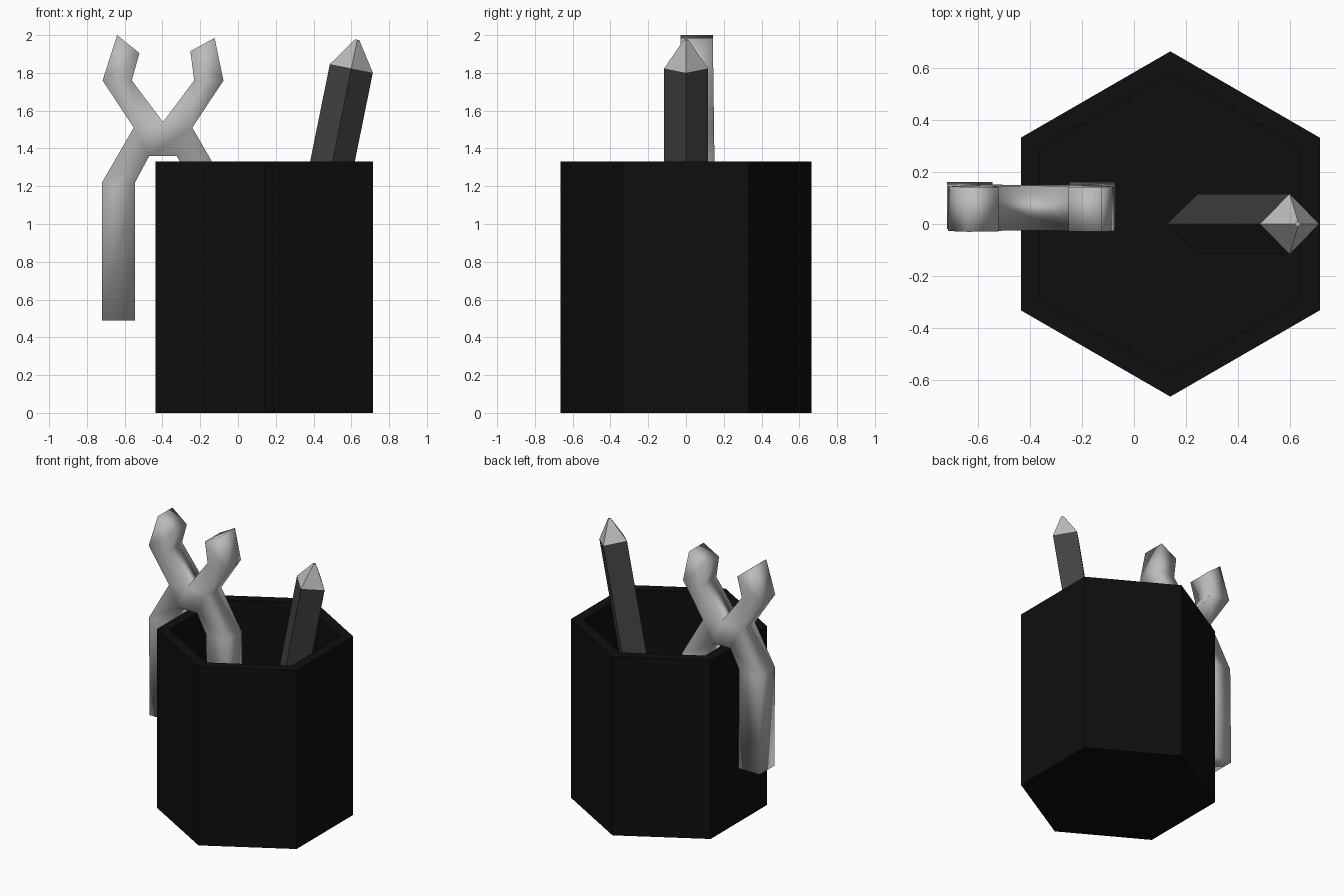
import bpy, bmesh, math
from mathutils import Matrix, Vector

cube = bpy.data.objects.get("Cube")
if cube:
    bpy.data.objects.remove(cube, do_unlink=True)


def material(name, value):
    mat = bpy.data.materials.new(name)
    mat.use_nodes = True
    colour = (value, value, value, 1)
    mat.diffuse_color = colour
    bsdf = next(n for n in mat.node_tree.nodes if n.type == 'BSDF_PRINCIPLED')
    bsdf.inputs["Base Color"].default_value = colour
    return mat


black = material("cup black", 0.0045)
charcoal = material("pencil charcoal", 0.055)
pale = material("pencil tip grey", 0.5)
steel = material("plier grey", 0.5)


def finish(name, bm, mat, matrix=Matrix()):
    bmesh.ops.recalc_face_normals(bm, faces=bm.faces)
    bm.transform(matrix)
    mesh = bpy.data.meshes.new(name)
    bm.to_mesh(mesh)
    bm.free()
    mesh.materials.append(mat)
    obj = bpy.data.objects.new(name, mesh)
    bpy.context.collection.objects.link(obj)
    return obj


def loft(name, sides, profile, mat, matrix):
    """Stack regular polygons (radius, height), closing both ends."""
    bm = bmesh.new()
    rings = []
    for r, z in profile:
        angles = [math.pi / 2 + math.tau * i / sides for i in range(sides)]
        rings.append([bm.verts.new((r * math.cos(a), r * math.sin(a), z)) for a in angles])
    for low, high in zip(rings, rings[1:]):
        for i in range(sides):
            j = (i + 1) % sides
            bm.faces.new((low[i], low[j], high[j], high[i]))
    bm.faces.new(rings[0])
    bm.faces.new(rings[-1])
    return finish(name, bm, mat, matrix)


# Hollow six-sided cup
loft("cup", 6, [(0.665, 0), (0.665, 1.33), (0.58, 1.33), (0.58, 0.08)],
     black, Matrix.Translation((0.14, 0, 0)))

# Leaning square pencil with a blunt point
lean = Matrix.Translation((0.236, 0, 0.03)) @ Matrix.Rotation(math.atan(0.203), 4, 'Y')
loft("pencil_body", 4, [(0.116, 0), (0.116, 1.83)], charcoal, lean)
loft("pencil_tip", 4, [(0.116, 1.83), (0.012, 1.985)], pale, lean)

# Pliers: flat crossed outline, mirrored about the pivot and given thickness
PIVOT = -0.397
bm = bmesh.new()
half = {
    "foot_out": (0.323, 0.49), "foot_in": (0.148, 0.49),
    "bend_out": (0.323, 1.22), "bend_in": (0.148, 1.22),
    "waist": (0.155, 1.51), "crotch": (0.073, 1.36),
    "jaw_out": (0.32, 1.76), "jaw_in": (0.165, 1.76),
}
tips = {-1: ((0.243, 2.0), (0.125, 1.905)), 1: ((0.273, 1.985), (0.145, 1.915))}


def corner(x, z):
    return bm.verts.new((PIVOT + x, -0.03 + (2 - z) * 0.013, z))


notch = corner(0, 1.54)
waist, crotch = [], []
for side in (-1, 1):
    v = {key: corner(side * x, z) for key, (x, z) in half.items()}
    tip_out, tip_in = [corner(side * x, z) for x, z in tips[side]]
    quads = [
        (v["foot_out"], v["foot_in"], v["bend_in"], v["bend_out"]),
        (v["bend_out"], v["bend_in"], v["crotch"], v["waist"]),
        (v["waist"], notch, v["jaw_in"], v["jaw_out"]),
        (v["jaw_out"], v["jaw_in"], tip_in, tip_out),
    ]
    for quad in quads:
        bm.faces.new(quad)
    waist.append(v["waist"])
    crotch.append(v["crotch"])
bm.faces.new((waist[0], crotch[0], crotch[1], waist[1], notch))
bmesh.ops.recalc_face_normals(bm, faces=bm.faces)
front = bm.faces[:]
extruded = bmesh.ops.extrude_face_region(bm, geom=front, use_keep_orig=True)
back = [g for g in extruded["geom"] if isinstance(g, bmesh.types.BMVert)]
bmesh.ops.translate(bm, verts=back, vec=Vector((0, 0.172, 0)))
for face in bm.faces:
    face.smooth = True
finish("pliers", bm, steel)
